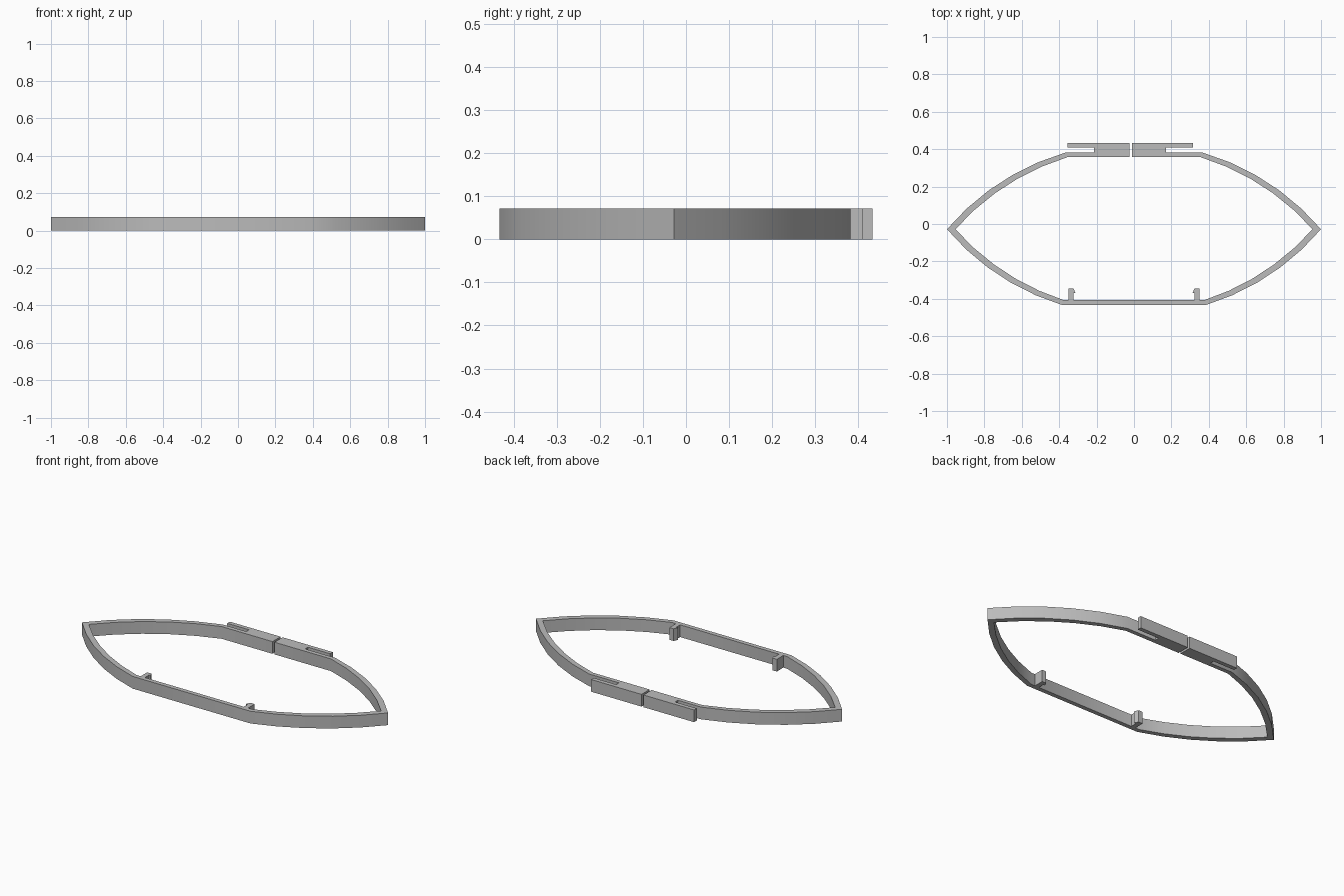
import bpy, bmesh, math
from mathutils import Vector

cube = bpy.data.objects.get("Cube")
if cube:
    bpy.data.objects.remove(cube)

HEIGHT = 0.072
TIP_Y = -0.028

grey = bpy.data.materials.new("plain_grey")
grey.use_nodes = True
colour = (0.5, 0.5, 0.5, 1)
grey.diffuse_color = colour
grey.node_tree.nodes["Principled BSDF"].inputs["Base Color"].default_value = colour


def extrude_flat(name, polygons):
    """Raise a flat set of polygons into a solid of the common height."""
    bm = bmesh.new()
    for poly in polygons:
        bm.faces.new([bm.verts.new((x, y, 0)) for x, y in poly])
    bmesh.ops.remove_doubles(bm, verts=bm.verts, dist=1e-5)
    top = bmesh.ops.extrude_face_region(bm, geom=bm.faces[:])["geom"]
    verts = [v for v in top if isinstance(v, bmesh.types.BMVert)]
    bmesh.ops.translate(bm, verts=verts, vec=(0, 0, HEIGHT))
    bmesh.ops.recalc_face_normals(bm, faces=bm.faces)
    mesh = bpy.data.meshes.new(name)
    bm.to_mesh(mesh)
    bm.free()
    mesh.materials.append(grey)
    obj = bpy.data.objects.new(name, mesh)
    bpy.context.collection.objects.link(obj)
    bpy.ops.object.select_all(action="DESELECT")
    obj.select_set(True)
    bpy.context.view_layer.objects.active = obj
    bpy.ops.object.shade_smooth_by_angle(angle=math.radians(30))
    return obj


def arc(start, end, radius=1.31, steps=5):
    """Points on a clockwise arc from start to end, bulging to its left."""
    a, b = Vector(start), Vector(end)
    chord = b - a
    half = math.asin(chord.length / (2 * radius))
    left = Vector((-chord.y, chord.x)).normalized()
    centre = (a + b) / 2 - left * radius * math.cos(half)
    mid = math.atan2(left.y, left.x)
    angles = [mid + half * (1 - 2 * i / steps) for i in range(steps + 1)]
    return [(centre.x + radius * math.cos(t), centre.y + radius * math.sin(t))
            for t in angles]


def mirrored(points):
    return [(-x, y) for x, y in reversed(points)]


def edge_loop(tip, back, front, gap_right, gap_left):
    """One side of the band, clockwise from the gap in the back bar."""
    side = arc(back, (tip, TIP_Y)) + arc((tip, TIP_Y), front)[1:]
    return [(gap_left, back[1])] + side + mirrored(side) + [(gap_right, back[1])]


# Lens-shaped band with straight front and back bars, split at the back
GAP_RIGHT, GAP_LEFT = -0.025, -0.012
outer = edge_loop(1.0, (0.366, 0.382), (0.385, -0.433), GAP_RIGHT, GAP_LEFT)
inner = edge_loop(0.955, (0.357, 0.357), (0.376, -0.407), GAP_RIGHT, GAP_LEFT)
pairs = list(zip(outer, inner))
extrude_flat("frame_band", [(a, b, d, c)
                            for (a, b), (c, d) in zip(pairs, pairs[1:])])


# Back clips: a block beside the gap carrying an outward slotted tongue
def clip(name, gap, block_end, tongue_end):
    low, slot, high = 0.382, 0.408, 0.433
    extrude_flat(name, [[(gap, low), (block_end, low), (block_end, slot),
                         (tongue_end, slot), (tongue_end, high), (gap, high)]])


clip("right_clip", GAP_RIGHT, -0.214, -0.356)
clip("left_clip", GAP_LEFT, 0.171, 0.316)

# Barbed hooks standing inside the front bar, barbs facing each other
hook = [(0.351, -0.407), (0.351, -0.346), (0.323, -0.346), (0.312, -0.370),
        (0.323, -0.370), (0.323, -0.407)]
extrude_flat("left_hook", [hook])
extrude_flat("right_hook", [mirrored(hook)])
